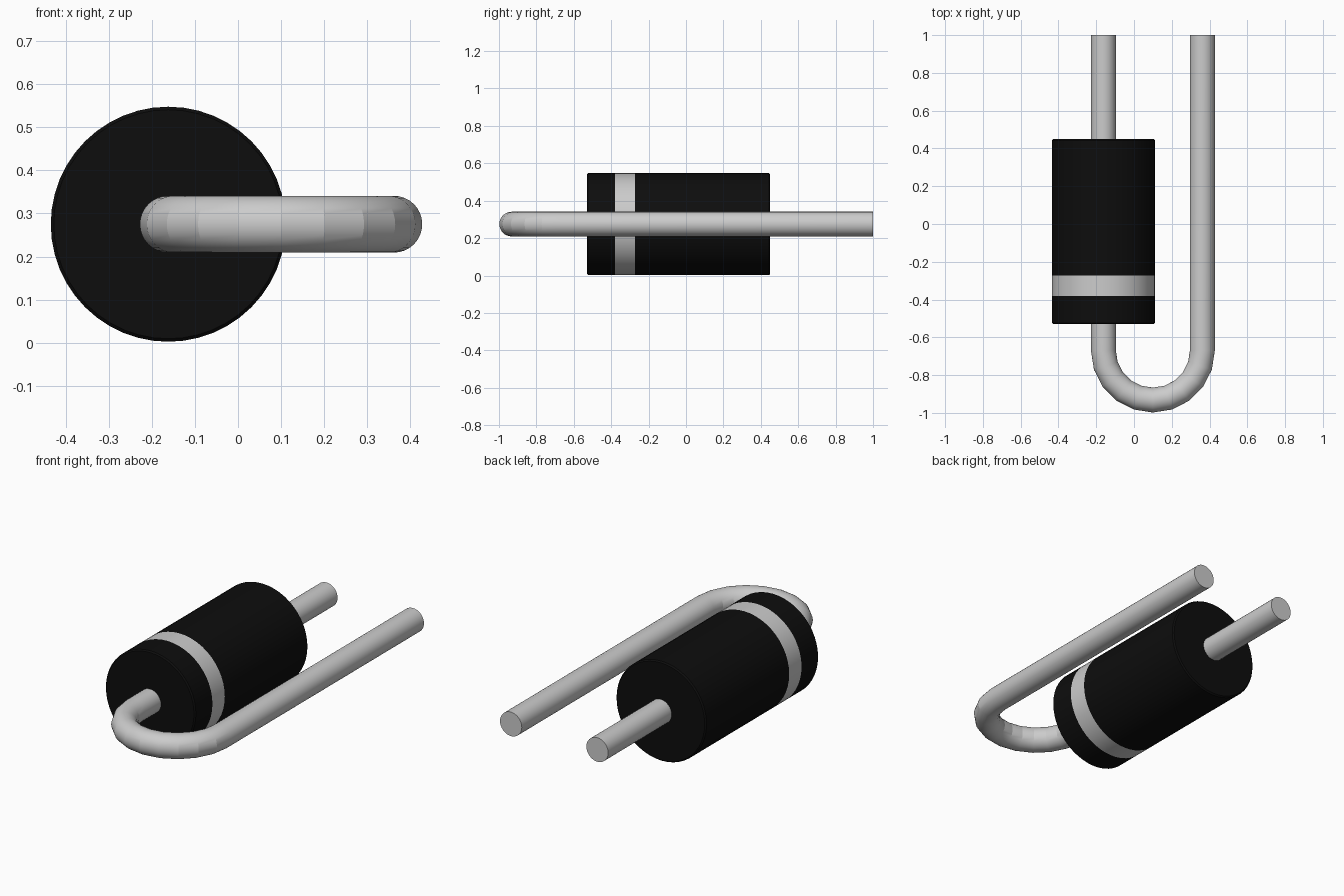
import bpy, bmesh, math
from mathutils import Vector

if "Cube" in bpy.data.objects:
    bpy.data.objects.remove(bpy.data.objects["Cube"], do_unlink=True)

AXIS_X, AXIS_Z = -0.162, 0.275      # body axis
BODY_R, LEAD_R = 0.273, 0.066
BEND_R, BEND_Y = 0.262, -0.67


def material(name, value, roughness):
    m = bpy.data.materials.new(name)
    m.use_nodes = True
    m.diffuse_color = (value, value, value, 1)
    bsdf = m.node_tree.nodes["Principled BSDF"]
    bsdf.inputs["Base Color"].default_value = (value, value, value, 1)
    bsdf.inputs["Roughness"].default_value = roughness
    return m


black = material("black casing", 0.004, 0.5)
silver = material("silver grey", 0.6, 0.4)


def sweep(name, stations, sides, mats, smooth_angle, band=None):
    """Skin circles along stations of (centre, direction, radius) and cap the ends."""
    bm = bmesh.new()
    rings = []
    up = Vector((0, 0, 1))
    for centre, direction, radius in stations:
        side = Vector(direction).normalized().cross(up)
        rings.append([bm.verts.new(Vector(centre) + radius * (
            side * math.cos(2 * math.pi * i / sides) + up * math.sin(2 * math.pi * i / sides)))
            for i in range(sides)])
    for a, b in zip(rings, rings[1:]):
        for i in range(sides):
            j = (i + 1) % sides
            bm.faces.new((a[i], a[j], b[j], b[i]))
    bm.faces.new(rings[0])
    bm.faces.new(rings[-1])
    bmesh.ops.recalc_face_normals(bm, faces=bm.faces)
    # Second colour on the faces inside the band
    if band:
        for f in bm.faces:
            if band[0] < f.calc_center_median().y < band[1] and abs(f.normal.y) < 0.5:
                f.material_index = 1
    mesh = bpy.data.meshes.new(name)
    bm.to_mesh(mesh)
    bm.free()
    for m in mats:
        mesh.materials.append(m)
    obj = bpy.data.objects.new(name, mesh)
    bpy.context.collection.objects.link(obj)
    bpy.ops.object.select_all(action='DESELECT')
    obj.select_set(True)
    bpy.context.view_layer.objects.active = obj
    bpy.ops.object.shade_smooth_by_angle(angle=math.radians(smooth_angle))
    return obj


# Cylindrical casing with slightly chamfered rims and a flush polarity band
profile = [(-0.53, BODY_R - 0.007), (-0.523, BODY_R), (-0.38, BODY_R),
           (-0.273, BODY_R), (0.443, BODY_R), (0.45, BODY_R - 0.007)]
sweep("casing", [((AXIS_X, y, AXIS_Z), (0, 1, 0), r) for y, r in profile],
      48, [black, silver], 30, band=(-0.38, -0.273))

# Straight lead out of the back
sweep("back_lead", [((AXIS_X, y, AXIS_Z), (0, 1, 0), LEAD_R) for y in (0.40, 1.0)],
      32, [silver], 15)

# Front lead: out of the casing, half-circle bend, then straight to the back
path = [((AXIS_X, -0.48, AXIS_Z), (0, -1, 0), LEAD_R)]
for k in range(11):
    a = math.pi + math.pi * k / 10
    path.append(((AXIS_X + BEND_R + BEND_R * math.cos(a), BEND_Y + BEND_R * math.sin(a), AXIS_Z),
                 (-math.sin(a), math.cos(a), 0), LEAD_R))
path.append(((AXIS_X + 2 * BEND_R, 1.0, AXIS_Z), (0, 1, 0), LEAD_R))
sweep("bent_front_lead", path, 32, [silver], 15)
